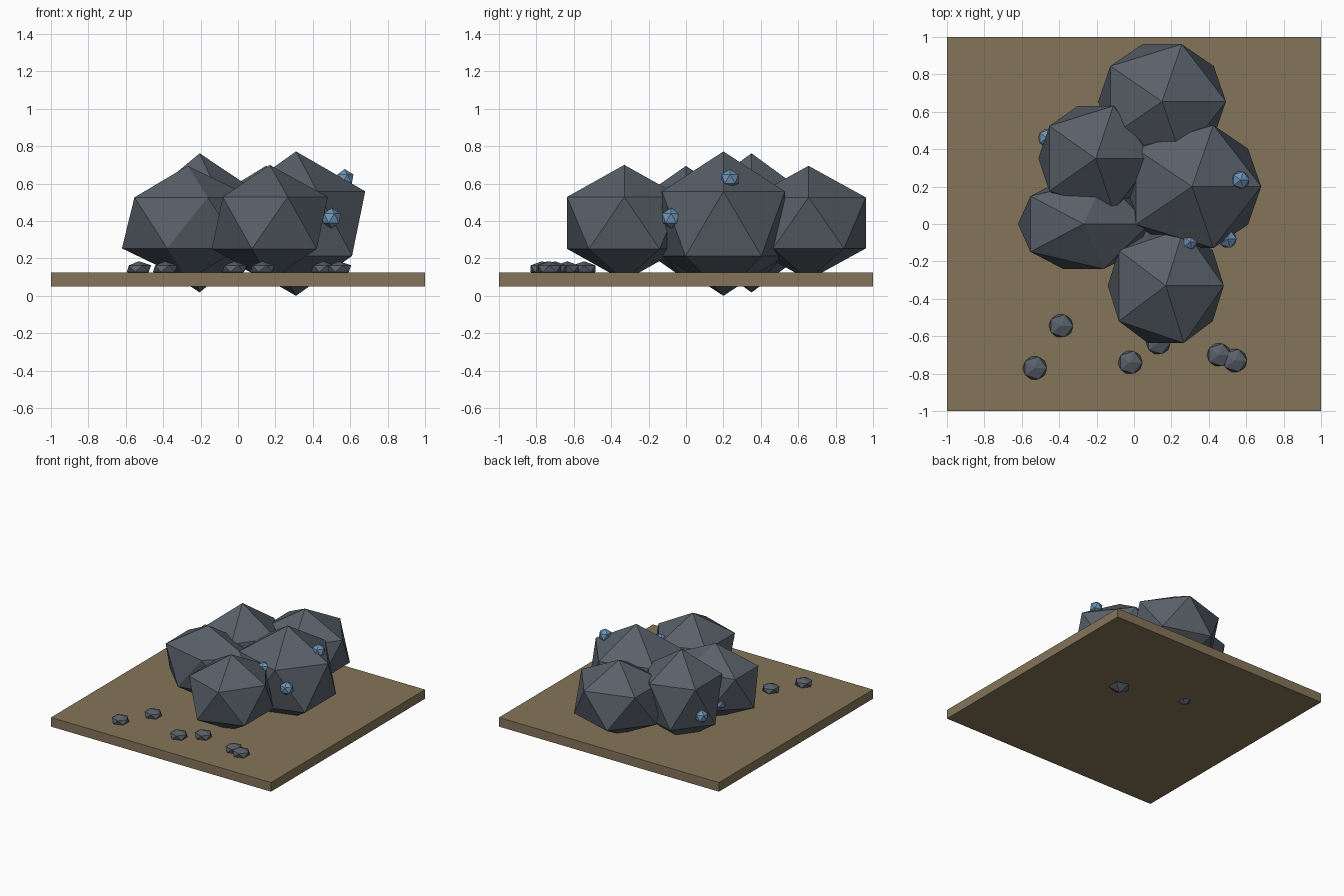
import bpy

if "Cube" in bpy.data.objects:
    bpy.data.objects.remove(bpy.data.objects["Cube"])

def material(name, rgb):
    m = bpy.data.materials.new(name)
    m.diffuse_color = (*rgb, 1.0)
    m.use_nodes = True
    m.node_tree.nodes["Principled BSDF"].inputs["Base Color"].default_value = m.diffuse_color
    return m

earth = material("earth_brown", (0.235, 0.178, 0.100))
stone = material("slate_grey", (0.098, 0.117, 0.140))
crystal = material("crystal_blue", (0.155, 0.300, 0.480))

def chunk(name, center, radii, mat, turn=(0, 0, 0)):
    """Flat-faced 20-sided lump stretched to the given radii."""
    bpy.ops.mesh.primitive_ico_sphere_add(subdivisions=1, radius=1, location=center, rotation=turn)
    ob = bpy.context.object
    ob.name = name
    ob.scale = radii
    ob.data.materials.append(mat)
    return ob

# Square ground slab
bpy.ops.mesh.primitive_cube_add(size=1, location=(0, 0, 0.0875))
slab = bpy.context.object
slab.name = "ground_slab"
slab.scale = (2, 2, 0.075)
slab.data.materials.append(earth)

# Large boulders
boulders = {
    "main_boulder": ((0.31, 0.20, 0.386), (0.414, 0.386, 0.386)),
    "back_boulder": ((0.15, 0.655, 0.39), (0.382, 0.36, 0.305)),
    "middle_left_boulder": ((-0.205, 0.35, 0.39), (0.342, 0.331, 0.372)),
    "left_boulder": ((-0.27, 0.0, 0.39), (0.392, 0.283, 0.305)),
    "front_boulder": ((0.17, -0.33, 0.39), (0.347, 0.36, 0.31)),
}
for name, (center, radii) in boulders.items():
    chunk(name, center, radii, stone)

# Blue crystal nodules embedded in the boulders
nodules = [
    (0.57, 0.235, 0.625, 0.053), (0.50, -0.08, 0.415, 0.055),
    (0.30, -0.095, 0.54, 0.045), (-0.465, 0.46, 0.32, 0.053),
    (-0.43, 0.165, 0.31, 0.05),
]
for i, (x, y, z, r) in enumerate(nodules):
    chunk(f"crystal_nodule_{i + 1}", (x, y, z), (r, r, r), crystal)

# Small flat pebbles scattered at the front
pebbles = [(-0.53, -0.77), (-0.39, -0.545), (-0.02, -0.74),
           (0.13, -0.635), (0.455, -0.70), (0.54, -0.73)]
for i, (x, y) in enumerate(pebbles):
    chunk(f"pebble_{i + 1}", (x, y, 0.145), (0.073, 0.071, 0.04), stone)
